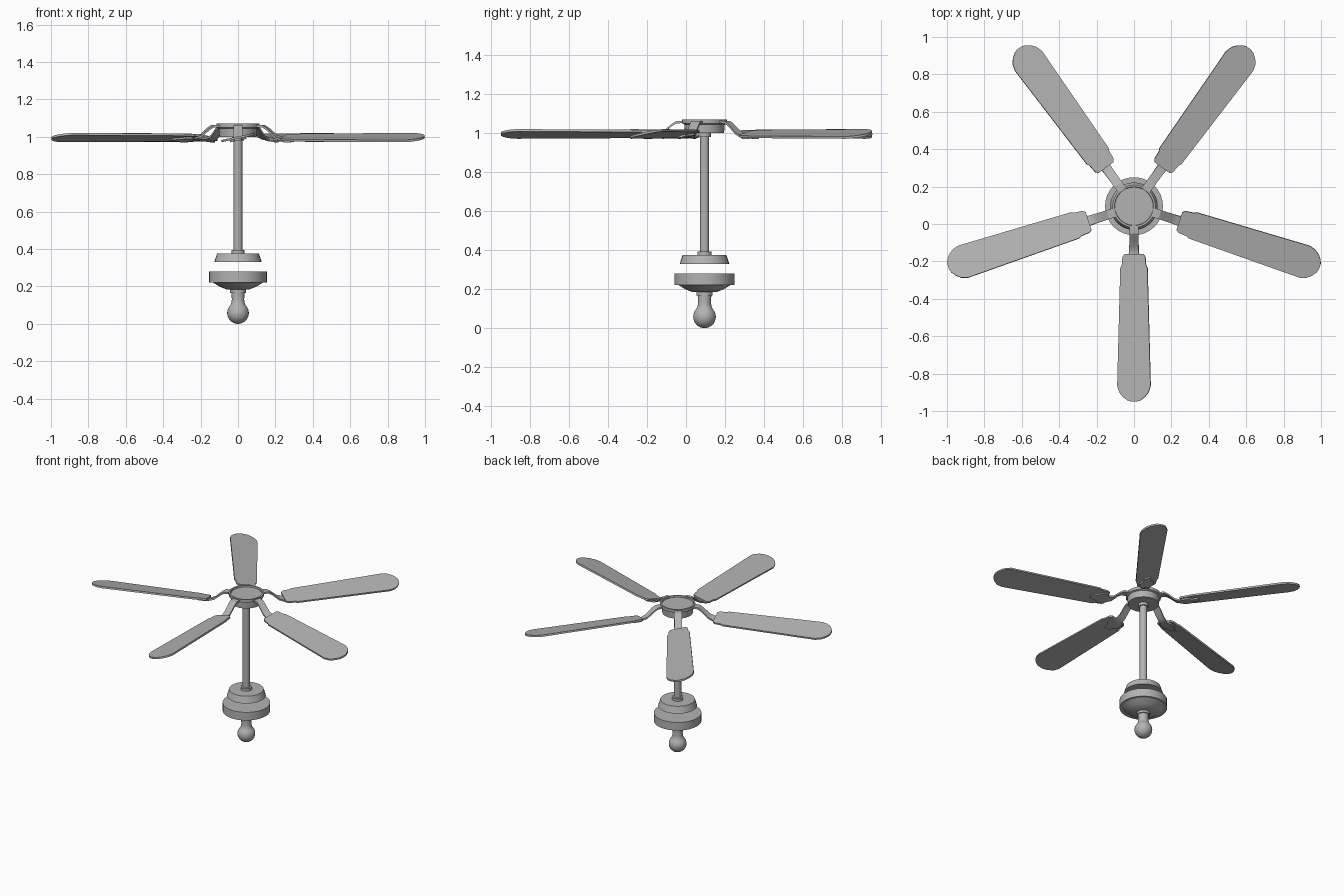
import bpy, bmesh
from math import pi, sin, cos, radians
from mathutils import Matrix

if "Cube" in bpy.data.objects:
    bpy.data.objects.remove(bpy.data.objects["Cube"])

grey = bpy.data.materials.new("plain_grey")
grey.use_nodes = True
colour = (0.45, 0.45, 0.45, 1)
grey.diffuse_color = colour
grey.node_tree.nodes["Principled BSDF"].inputs["Base Color"].default_value = colour

CENTRE_Y = 0.095
PITCH = radians(12)


def make_object(name, bm, matrix):
    mesh = bpy.data.meshes.new(name)
    bmesh.ops.recalc_face_normals(bm, faces=bm.faces[:])
    bm.to_mesh(mesh)
    bm.free()
    mesh.materials.append(grey)
    obj = bpy.data.objects.new(name, mesh)
    bpy.context.collection.objects.link(obj)
    obj.matrix_world = matrix
    bpy.ops.object.select_all(action="DESELECT")
    obj.select_set(True)
    bpy.context.view_layer.objects.active = obj
    bpy.ops.object.shade_smooth_by_angle(angle=radians(30))
    return obj


def lathe(name, profile, sides=32):
    """Spin (radius, height) points around the fan axis."""
    bm = bmesh.new()
    verts = [bm.verts.new((r, 0, z)) for r, z in profile]
    edges = [bm.edges.new(pair) for pair in zip(verts, verts[1:])]
    bmesh.ops.spin(bm, geom=verts + edges, cent=(0, 0, 0), axis=(0, 0, 1),
                   angle=2 * pi, steps=sides, use_merge=True)
    bmesh.ops.remove_doubles(bm, verts=bm.verts[:], dist=0.0002)
    return make_object(name, bm, Matrix.Translation((0, CENTRE_Y, 0)))


def strip(name, stations, thickness, angle):
    """Solid strip running outward; stations are (distance, height, half width, tilt)."""
    bm = bmesh.new()
    rows = []
    for r, z, w, tilt in stations:
        dy, dz = w * cos(tilt), w * sin(tilt)
        ny, nz = -sin(tilt) * thickness / 2, cos(tilt) * thickness / 2
        rows.append([bm.verts.new((r, s * dy + t * ny, z + s * dz + t * nz))
                     for s, t in ((-1, -1), (1, -1), (1, 1), (-1, 1))])
    for a, b in zip(rows, rows[1:]):
        for i in range(4):
            j = (i + 1) % 4
            bm.faces.new((a[i], a[j], b[j], b[i]))
    bm.faces.new(rows[0])
    bm.faces.new(rows[-1])
    return make_object(name, bm, Matrix.Translation((0, CENTRE_Y, 0)) @ Matrix.Rotation(angle, 4, "Z"))


# Hub with a shallow recessed top
lathe("hub", [(0, 1.0), (0.1, 1.0), (0.104, 1.045), (0.115, 1.05), (0.115, 1.07),
              (0.104, 1.07), (0.102, 1.06), (0, 1.06)])

# Rod and its collars
lathe("rod", [(0, 0.37), (0.024, 0.37), (0.024, 1.0), (0, 1.0)], 20)
lathe("upper_collar", [(0, 0.98), (0.032, 0.98), (0.032, 1.002), (0, 1.002)], 20)
lathe("lower_collar", [(0, 0.37), (0.036, 0.37), (0.036, 0.394), (0, 0.394)], 20)

# Canopy and motor housing, separated by a gap
lathe("canopy", [(0, 0.33), (0.127, 0.33), (0.112, 0.376), (0, 0.376)])
lathe("motor_housing", [(0, 0.184), (0.06, 0.184), (0.1, 0.2), (0.135, 0.222),
                        (0.155, 0.222), (0.155, 0.28), (0, 0.28)])

# Bulb socket and bulb
lathe("bulb_socket", [(0, 0.166), (0.042, 0.166), (0.042, 0.186), (0, 0.186)], 24)
ball = [(0.058 * sin(k * pi / 16), 0.058 - 0.058 * cos(k * pi / 16)) for k in range(13)]
lathe("bulb", ball + [(0.036, 0.112), (0.033, 0.13), (0.035, 0.168), (0, 0.168)], 24)

# Five pitched blades, each on a bent arm ending in a plate under the blade
blade_outline = [(0.255, 0.05), (0.27, 0.062), (0.315, 0.066), (0.33, 0.074), (0.96, 0.091),
                 (0.995, 0.08), (1.02, 0.06), (1.038, 0.035), (1.045, 0.015)]
for n in range(5):
    heading = radians(-90 + 72 * n)
    strip(f"blade_{n + 1}", [(r, 0.996, w, PITCH) for r, w in blade_outline], 0.012, heading)
    strip(f"blade_arm_{n + 1}",
          [(0.1, 1.058, 0.025, 0), (0.145, 1.056, 0.025, 0), (0.17, 1.04, 0.025, 0),
           (0.215, 1.0, 0.025, PITCH / 2), (0.25, 0.987, 0.026, PITCH),
           (0.27, 0.986, 0.045, PITCH), (0.31, 0.986, 0.045, PITCH),
           (0.33, 0.986, 0.026, PITCH), (0.37, 0.986, 0.018, PITCH)], 0.012, heading)
